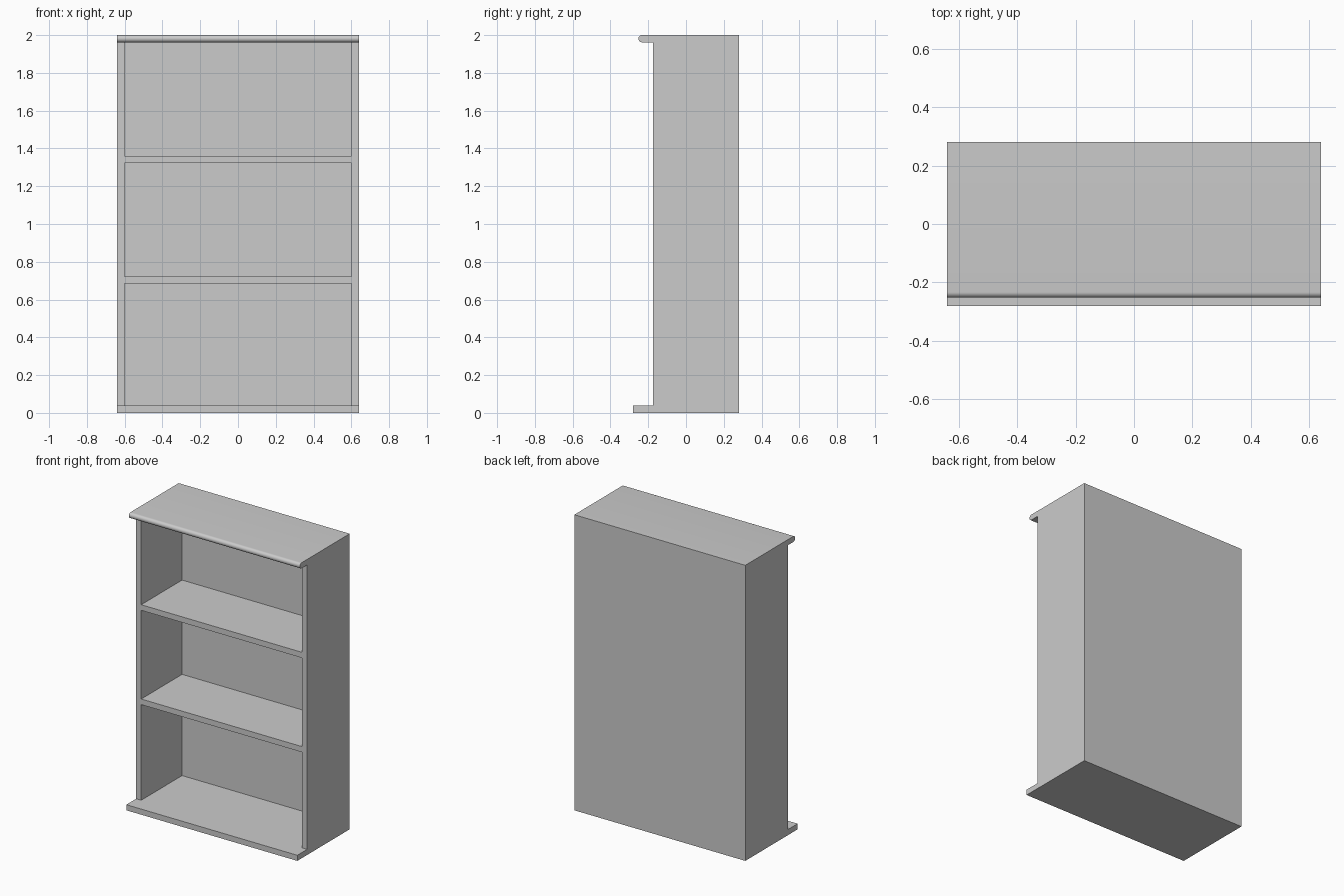
import bpy, bmesh
from math import sin, cos, pi, radians

cube = bpy.data.objects.get("Cube")
if cube:
    bpy.data.objects.remove(cube, do_unlink=True)

W, BACK, FRONT, T = 0.64, 0.28, -0.175, 0.038
HEIGHT = 2.0

grey = bpy.data.materials.new("plain_grey")
grey.use_nodes = True
colour = (0.6, 0.6, 0.6, 1)
grey.diffuse_color = colour
grey.node_tree.nodes["Principled BSDF"].inputs["Base Color"].default_value = colour


def finish(name, bm):
    bmesh.ops.recalc_face_normals(bm, faces=bm.faces)
    mesh = bpy.data.meshes.new(name)
    bm.to_mesh(mesh)
    bm.free()
    mesh.materials.append(grey)
    obj = bpy.data.objects.new(name, mesh)
    bpy.context.collection.objects.link(obj)
    return obj


def box(name, x, y, z):
    bm = bmesh.new()
    bmesh.ops.create_cube(bm, size=1)
    for v in bm.verts:
        for i, (lo, hi) in enumerate((x, y, z)):
            v.co[i] = lo if v.co[i] < 0 else hi
    return finish(name, bm)


# Base board, reaching forward of the case
box("base", (-W, W), (-BACK, BACK), (0, T))

# Side panels
for side, s in (("left", 1), ("right", -1)):
    box(side + "_side", sorted((s * W, s * (W - T))), (FRONT, BACK), (T, HEIGHT - T))

# Thin back panel
inner = W - T
box("back_panel", (-inner, inner), (BACK - 0.018, BACK), (T, HEIGHT - T))

# Two shelves, evenly spaced
for name, z in (("lower_shelf", 0.704), ("upper_shelf", 1.342)):
    box(name, (-inner, inner), (FRONT, BACK - 0.018), (z - T / 2, z + T / 2))

# Top board with a half-round front edge
r = T / 2
nose = [(-0.233 - r * sin(a), HEIGHT - r + r * cos(a))
        for a in (pi * i / 16 for i in range(17))]
profile = [(BACK, HEIGHT)] + nose + [(BACK, HEIGHT - T)]
bm = bmesh.new()
face = bm.faces.new([bm.verts.new((-W, y, z)) for y, z in profile])
ext = bmesh.ops.extrude_face_region(bm, geom=[face], use_keep_orig=True)
for v in ext["geom"]:
    if isinstance(v, bmesh.types.BMVert):
        v.co.x = W
top = finish("top", bm)
bpy.ops.object.select_all(action="DESELECT")
top.select_set(True)
bpy.context.view_layer.objects.active = top
bpy.ops.object.shade_smooth_by_angle(angle=radians(30))
